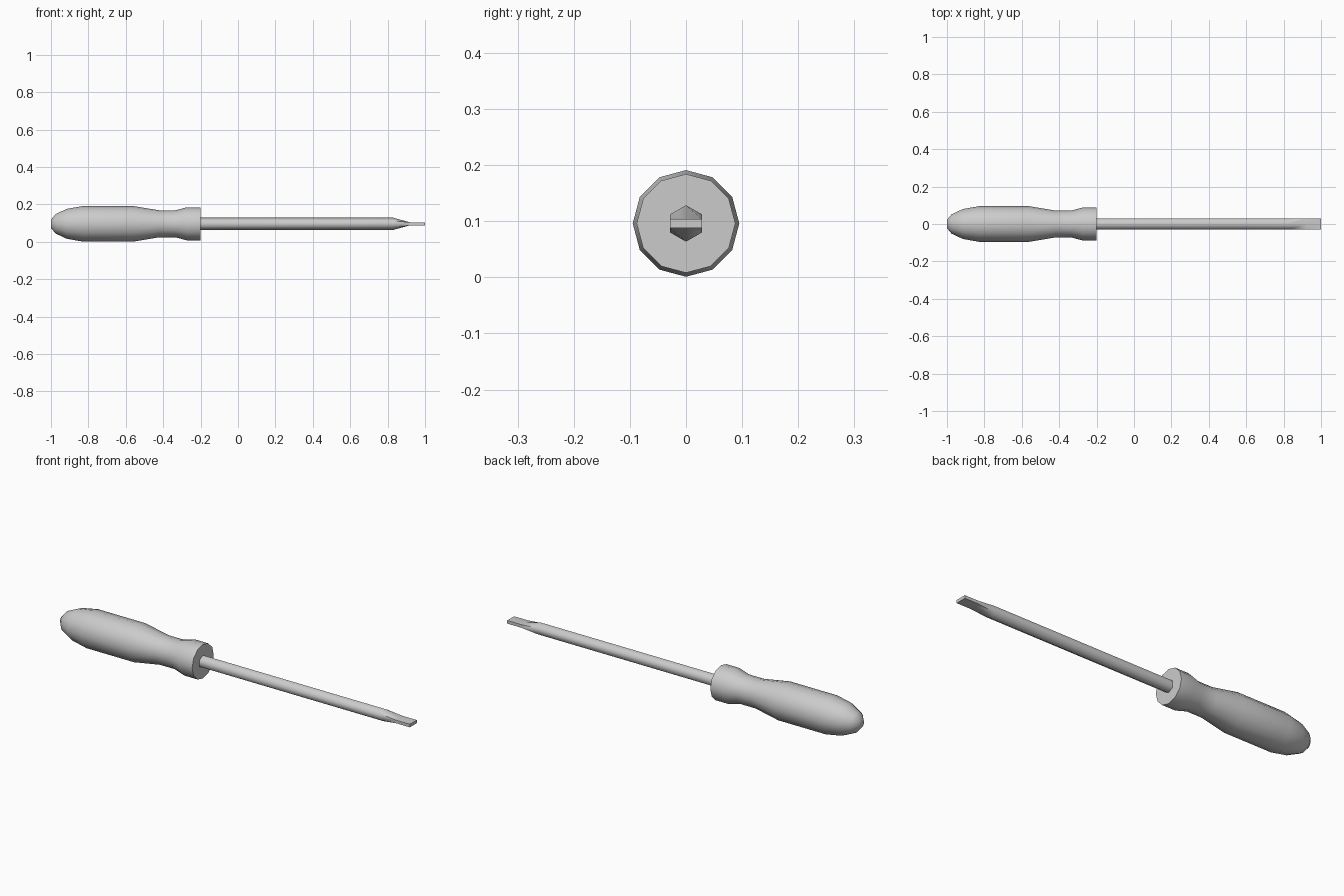
import bpy
import bmesh
from math import sin, cos, tau, radians

if "Cube" in bpy.data.objects:
    bpy.data.objects.remove(bpy.data.objects["Cube"])

AXIS_Z = 0.096


def loft(name, rings, angle):
    """Skin a list of equal-length point rings and cap both ends."""
    bm = bmesh.new()
    loops = [[bm.verts.new(p) for p in ring] for ring in rings]
    for a, b in zip(loops, loops[1:]):
        n = len(a)
        for i in range(n):
            j = (i + 1) % n
            bm.faces.new((a[i], a[j], b[j], b[i]))
    bm.faces.new(loops[0])
    bm.faces.new(loops[-1])
    bmesh.ops.recalc_face_normals(bm, faces=bm.faces)
    mesh = bpy.data.meshes.new(name)
    bm.to_mesh(mesh)
    bm.free()
    obj = bpy.data.objects.new(name, mesh)
    bpy.context.collection.objects.link(obj)
    bpy.ops.object.select_all(action='DESELECT')
    obj.select_set(True)
    bpy.context.view_layer.objects.active = obj
    bpy.ops.object.shade_smooth_by_angle(angle=radians(angle))
    return obj


def circle(x, r, sides):
    return [(x, r * sin(tau * i / sides), AXIS_Z + r * cos(tau * i / sides))
            for i in range(sides)]


# Handle: 12-sided turned grip with a waist and collar
grip = [(-1.0, 0.022), (-0.975, 0.052), (-0.915, 0.08), (-0.83, 0.095),
        (-0.56, 0.095), (-0.42, 0.072), (-0.335, 0.072), (-0.275, 0.088),
        (-0.2, 0.088)]
loft("handle", [circle(x, r, 12) for x, r in grip], 50)


# Shaft: hexagonal rod flattened to a blade at the tip
def blade(x, half):
    return [(x, y, AXIS_Z + (half if z > AXIS_Z else -half))
            for _, y, z in (circle(x, 0.0325, 6))]


loft("shaft", [circle(-0.22, 0.0325, 6), circle(0.83, 0.0325, 6),
               blade(0.92, 0.008), blade(1.0, 0.008)], 62)
